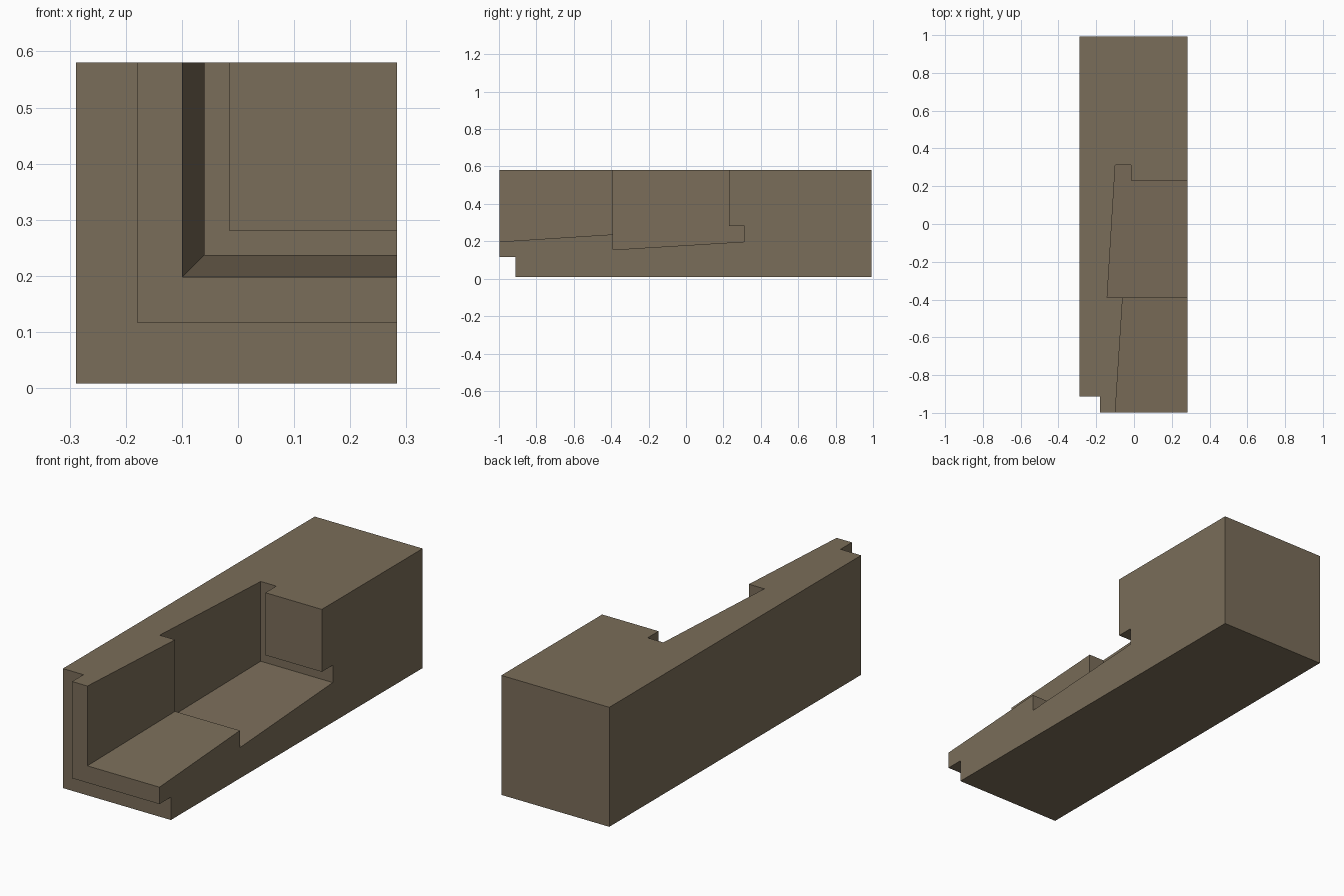
import bpy
import bmesh

if "Cube" in bpy.data.objects:
    bpy.data.objects.remove(bpy.data.objects["Cube"])

# Beam outer corner and square section size
X0, Z0, SIZE = -0.289, 0.008, 0.572

# Lengthwise profile of the joint: (y, distance inward from the outer corner)
PROFILE = [
    (-0.998, 0.109), (-0.998, 0.190),                   # front tongue
    (-0.390, 0.229), (-0.390, 0.147),                   # tapered laps with key step
    (0.313, 0.190), (0.313, 0.273), (0.230, 0.273),     # undercut groove
    (0.230, SIZE), (0.993, SIZE), (0.993, 0.0),         # solid beam end
    (-0.912, 0.0), (-0.912, 0.109),                     # outer rebate
]

# The profile runs along the bottom arm, mitres at the corner and rises up the side arm
bm = bmesh.new()
rings = [
    [bm.verts.new((X0 + SIZE, y, Z0 + t)) for y, t in PROFILE],
    [bm.verts.new((X0 + t, y, Z0 + t)) for y, t in PROFILE],
    [bm.verts.new((X0 + t, y, Z0 + SIZE)) for y, t in PROFILE],
]
n = len(PROFILE)
for a, b in zip(rings, rings[1:]):
    for i in range(n):
        j = (i + 1) % n
        if PROFILE[i][1] == SIZE and PROFILE[j][1] == SIZE:
            continue  # both ends lie on the beam's far edge
        bm.faces.new((a[i], a[j], b[j], b[i]))
bm.faces.new(rings[0])
bm.faces.new(rings[2])

# Close the far edge, join coplanar pieces and orient the surface
bmesh.ops.remove_doubles(bm, verts=bm.verts[:], dist=1e-5)
bmesh.ops.dissolve_degenerate(bm, edges=bm.edges[:], dist=1e-5)
bmesh.ops.dissolve_limit(bm, angle_limit=0.001, verts=bm.verts[:], edges=bm.edges[:])
bmesh.ops.recalc_face_normals(bm, faces=bm.faces[:])

mesh = bpy.data.meshes.new("scarf_joint_beam")
bm.to_mesh(mesh)
bm.free()

wood = bpy.data.materials.new("brown wood")
wood.diffuse_color = (0.195, 0.153, 0.100, 1.0)
wood.use_nodes = True
wood.node_tree.nodes["Principled BSDF"].inputs["Base Color"].default_value = wood.diffuse_color
mesh.materials.append(wood)

beam = bpy.data.objects.new("scarf_joint_beam", mesh)
bpy.context.collection.objects.link(beam)
